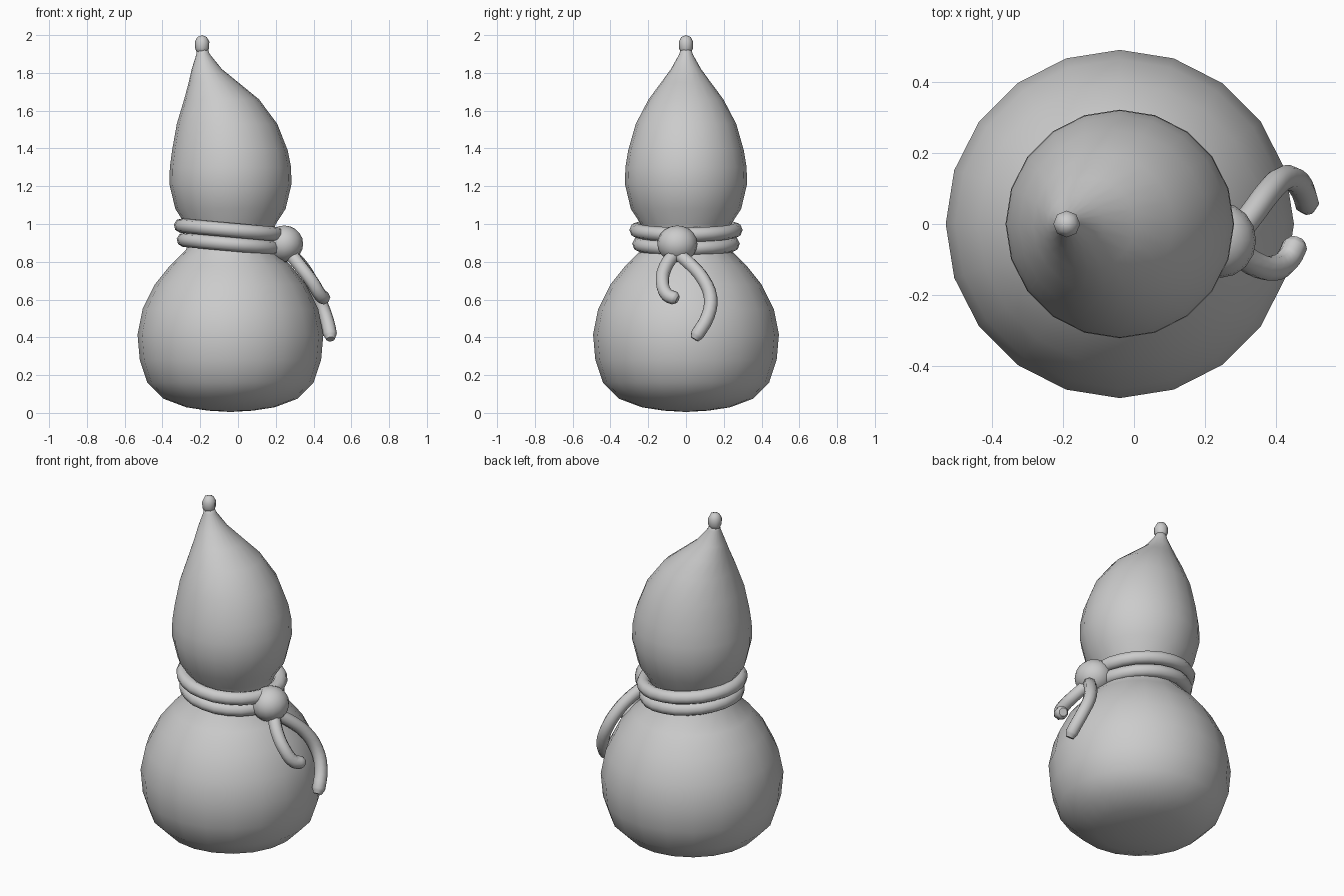
import bpy, bmesh, math

if "Cube" in bpy.data.objects:
    bpy.data.objects.remove(bpy.data.objects["Cube"])


def smooth(obj, angle=60):
    bpy.ops.object.select_all(action='DESELECT')
    obj.select_set(True)
    bpy.context.view_layer.objects.active = obj
    bpy.ops.object.shade_smooth_by_angle(angle=math.radians(angle))


def lathe(name, rings, sides):
    """Stack of round rings (centre x, z, radius); radius 0 makes a pole."""
    bm = bmesh.new()
    loops = []
    for cx, z, r in rings:
        if r == 0:
            loops.append([bm.verts.new((cx, 0, z))] * sides)
        else:
            loops.append([bm.verts.new((cx + r * math.cos(math.tau * i / sides),
                                        r * math.sin(math.tau * i / sides), z))
                          for i in range(sides)])
    for a, b in zip(loops, loops[1:]):
        for i in range(sides):
            j = (i + 1) % sides
            bm.faces.new(list(dict.fromkeys((a[i], a[j], b[j], b[i]))))
    bmesh.ops.recalc_face_normals(bm, faces=bm.faces)
    mesh = bpy.data.meshes.new(name)
    bm.to_mesh(mesh)
    bm.free()
    obj = bpy.data.objects.new(name, mesh)
    bpy.context.collection.objects.link(obj)
    smooth(obj)


def rope(name, points, radius, cyclic=False, steps=3):
    """Eight-sided tube along a smooth path."""
    curve = bpy.data.curves.new(name, 'CURVE')
    curve.dimensions = '3D'
    curve.resolution_u = steps
    curve.bevel_depth = radius
    curve.bevel_resolution = 2
    curve.use_fill_caps = True
    spline = curve.splines.new('BEZIER')
    spline.bezier_points.add(len(points) - 1)
    for bp, p in zip(spline.bezier_points, points):
        bp.co = p
        bp.handle_left_type = bp.handle_right_type = 'AUTO'
    if not cyclic:
        # rounded tip
        spline.bezier_points[-1].radius = 0.65
    spline.use_cyclic_u = cyclic
    obj = bpy.data.objects.new(name, curve)
    bpy.context.collection.objects.link(obj)
    bpy.ops.object.select_all(action='DESELECT')
    obj.select_set(True)
    bpy.context.view_layer.objects.active = obj
    bpy.ops.object.convert(target='MESH')
    smooth(bpy.context.object)


# Gourd: two bulbs, leaning tip and stem knob
lathe("gourd_body", [
    (-.04, .005, 0), (-.04, .012, .12), (-.04, .03, .235), (-.04, .075, .355),
    (-.04, .16, .44), (-.04, .28, .48), (-.04, .415, .492), (-.04, .55, .465),
    (-.04, .68, .40), (-.04, .78, .32), (-.04, .865, .235), (-.04, .93, .215),
    (-.04, 1.0, .24), (-.04, 1.08, .292), (-.04, 1.21, .323), (-.04, 1.30, .321),
    (-.043, 1.39, .306), (-.058, 1.53, .266), (-.087, 1.66, .198),
    (-.130, 1.75, .131), (-.165, 1.82, .080), (-.185, 1.90, .035),
    (-.188, 1.925, .028), (-.19, 1.94, 0)], 20)
lathe("stem_knob", [(-.19, 1.9, 0), (-.19, 1.905, .026), (-.19, 1.93, .037),
                    (-.19, 1.965, .038), (-.19, 1.99, .025), (-.19, 2.0, 0)], 8)

# Two rope loops round the waist, tilted down towards the knot
for name, r, z in (("upper_rope_loop", .262, .968), ("lower_rope_loop", .247, .894)):
    ring = [(-.04 + r * math.cos(a), r * math.sin(a), z - .09 * r * math.cos(a))
            for a in (math.tau * i / 12 for i in range(12))]
    rope(name, ring, .038, cyclic=True, steps=2)

# Knot
bpy.ops.mesh.primitive_uv_sphere_add(segments=16, ring_count=10, radius=.1,
                                     location=(.245, -.046, .895))
knot = bpy.context.object
knot.name = "rope_knot"
knot.scale = (1, 1.06, .97)
smooth(knot)

# Hanging rope ends
rope("short_rope_end", [(.28, -.065, .84), (.335, -.11, .77), (.395, -.125, .69),
                        (.435, -.10, .625), (.455, -.06, .607), (.46, -.045, .60)], .036)
rope("long_rope_end", [(.28, -.04, .84), (.335, .03, .78), (.38, .09, .71),
                       (.425, .13, .61), (.465, .115, .51), (.488, .06, .415),
                       (.49, .045, .39)], .036)
